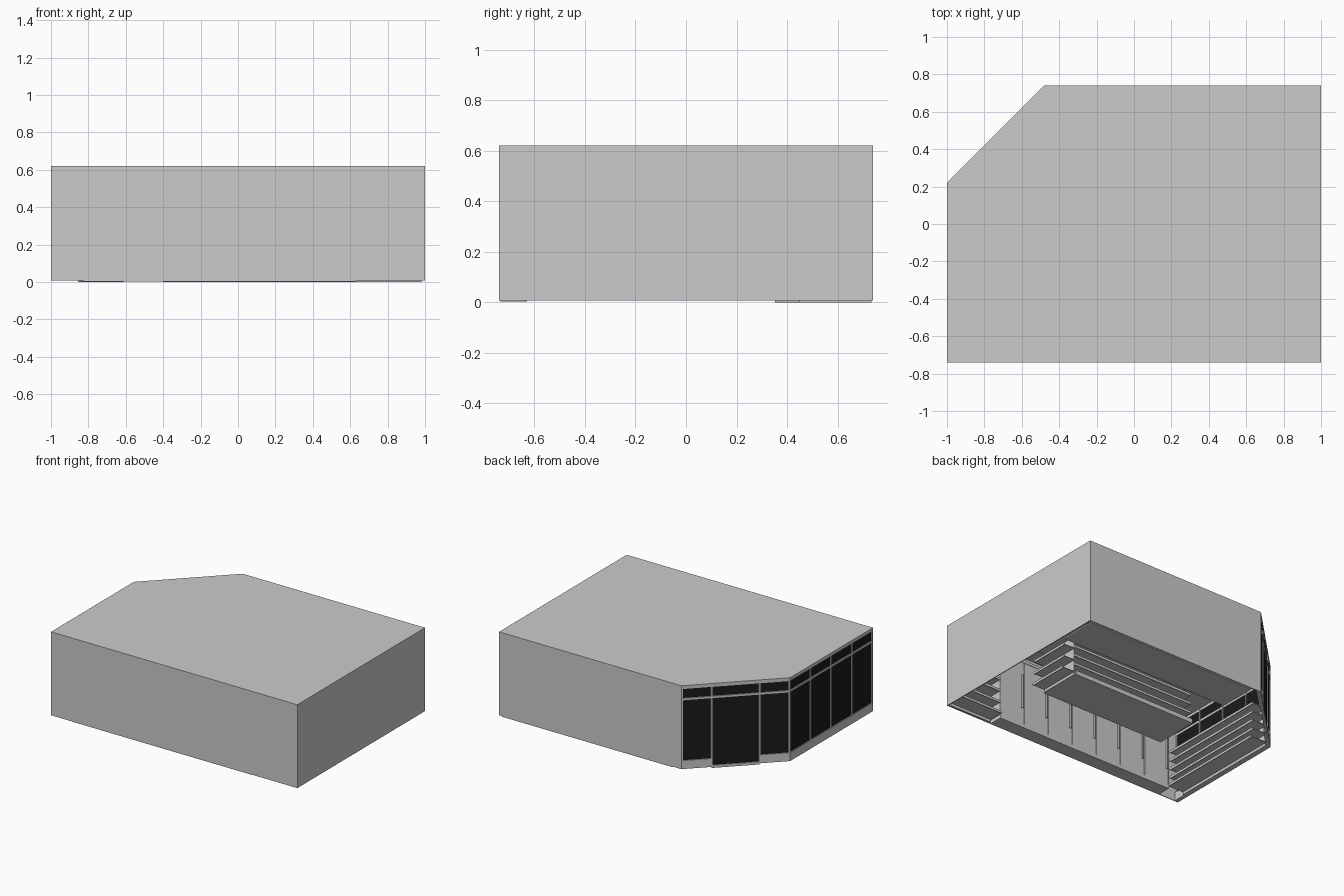
import bpy, bmesh, math
from mathutils import Matrix, Vector

if "Cube" in bpy.data.objects:
    bpy.data.objects.remove(bpy.data.objects["Cube"])

H, Z0 = 0.62, 0.008          # roof height, wall underside
CORNERS = [(-1, -.74), (1, -.74), (1, .74), (-.48, .74), (-1, .22)]

dark = bpy.data.materials.new("dark_glass")
dark.diffuse_color = (0.01, 0.01, 0.01, 1)
dark.use_nodes = True
dark.node_tree.nodes["Principled BSDF"].inputs["Base Color"].default_value = dark.diffuse_color


def frame(x, y, deg):
    """Local frame: u runs along the wall, v points into the room."""
    return Matrix.Translation((x, y, 0)) @ Matrix.Rotation(math.radians(deg), 4, 'Z')


FRONT, RIGHT = frame(-1, -.74, 0), frame(1, -.74, 90)
BACK, ENTRY, LEFT = frame(1, .74, 180), frame(-.48, .74, 225), frame(-1, .22, -90)


def boxes(name, mat4, parts, mat=None):
    """One object from (u0, u1, v0, v1, z0, z1) boxes in a local frame."""
    bm = bmesh.new()
    for u0, u1, v0, v1, z0, z1 in parts:
        m = Matrix.Translation(((u0 + u1) / 2, (v0 + v1) / 2, (z0 + z1) / 2))
        m = mat4 @ m @ Matrix.Diagonal((u1 - u0, v1 - v0, z1 - z0, 1))
        bmesh.ops.create_cube(bm, size=1, matrix=m)
    me = bpy.data.meshes.new(name)
    bm.to_mesh(me)
    bm.free()
    ob = bpy.data.objects.new(name, me)
    bpy.context.collection.objects.link(ob)
    if mat:
        me.materials.append(mat)
    return ob


def shelf_rack(name, f, length, depth, height, n, v=0.0, u=0.0):
    """Back panel, deep base and n evenly spaced shelves with a front lip."""
    parts = [(u, u + length, v, v + .01, Z0, height)]
    for i in range(n):
        z = Z0 + .02 + i * (height - .06) / (n - 1)
        d = depth if i == 0 else depth * .9
        parts += [(u, u + length, v, v + d, z, z + .006),
                  (u, u + length, v + d - .005, v + d, z - .006, z + .012)]
    return boxes(name, f, parts)


def glazing(name, f, length, posts, sill_bays):
    """Mullions, transom, head, sills, and the dark panes behind them."""
    bars = [(0, length, 0, .015, H - .025, H - .005), (0, length, 0, .015, .512, .527)]
    for p in posts:
        a = min(max(p - .006, 0), length - .012)
        bars.append((a, a + .012, 0, .018, Z0, H - .005))
    for a, b in sill_bays:
        bars.append((a, b, 0, .03, Z0, .07))
    boxes(name + "_frame", f, bars)
    panes = [(a, b, .007, .011, .02, H - .01) for a, b in zip(posts, posts[1:])]
    boxes(name + "_panes", f, panes, dark)


# Roof slab on the five-sided footprint
bm = bmesh.new()
face = bm.faces.new([bm.verts.new((x, y, H - .006)) for x, y in CORNERS])
ext = bmesh.ops.extrude_face_region(bm, geom=[face])
bmesh.ops.translate(bm, vec=Vector((0, 0, .006)),
                    verts=[g for g in ext["geom"] if isinstance(g, bmesh.types.BMVert)])
bmesh.ops.recalc_face_normals(bm, faces=bm.faces)
me = bpy.data.meshes.new("roof")
bm.to_mesh(me)
bm.free()
bpy.context.collection.objects.link(bpy.data.objects.new("roof", me))

# Solid walls
for name, f, length in (("front_wall", FRONT, 2), ("right_wall", RIGHT, 1.48), ("back_wall", BACK, 1.48)):
    boxes(name, f, [(0, length, 0, .006, Z0, H)])

# Glazed left side and angled entrance
glazing("left_window", LEFT, .96, [i * .24 for i in range(5)], [(0, .96)])
W = .52 * math.sqrt(2)
d0, d1 = W * .28, W * .72
glazing("entrance", ENTRY, W, [0, d0, d1, W], [(0, d0), (d1, W)])
boxes("door_threshold", ENTRY, [(d0, d1, 0, .02, 0, .02)])

# Wall coolers: carcass, seven doors and their handles
boxes("cooler_base", FRONT, [(.17, 1.63, .006, .11, .003, .03)])
STEP = 1.46 / 7
doors, handles = [], []
for i in range(7):
    u = .17 + i * STEP
    doors.append((u + .003, u + STEP - .003, .1, .107, .03, .5))
    handles.append((u + .015, u + .023, .107, .122, .15, .4))
boxes("cooler_doors", FRONT, doors)
boxes("cooler_handles", FRONT, handles)
boxes("cooler_top", FRONT, [(.17, 1.63, .006, .11, .5, .52)])
boxes("cooler_sides", FRONT, [(u, u + .008, .006, .11, .03, .5) for u in (.166, 1.626)])

# Corner shelves beside the coolers and shelves below the windows
shelf_rack("corner_shelves", FRONT, .34, .13, .32, 4, v=.008, u=1.64)
shelf_rack("window_shelves", LEFT, .86, .14, .32, 5, v=.03, u=0)

# Central island: shelves on both long sides plus an end rack
boxes("island_base", frame(0, 0, 0), [(-.4, .61, -.2, .13, Z0, .025)])
shelf_rack("island_shelves_back", frame(-.4, -.03, 0), 1.01, .16, .33, 5)
shelf_rack("island_shelves_front", frame(.61, -.03, 180), 1.01, .16, .33, 5)
shelf_rack("island_end_shelves", frame(.61, .12, -90), .31, .11, .33, 4)

# Service counter along the back wall
boxes("counter_floor", BACK, [(.02, 1.4, .006, .29, 0, .01)])
boxes("counter", BACK, [(.3, 1.4, .22, .28, .01, .17), (.28, 1.4, .2, .29, .17, .18)])
shelf_rack("counter_back_shelves", BACK, 1.36, .07, .42, 5, v=.01, u=.03)
